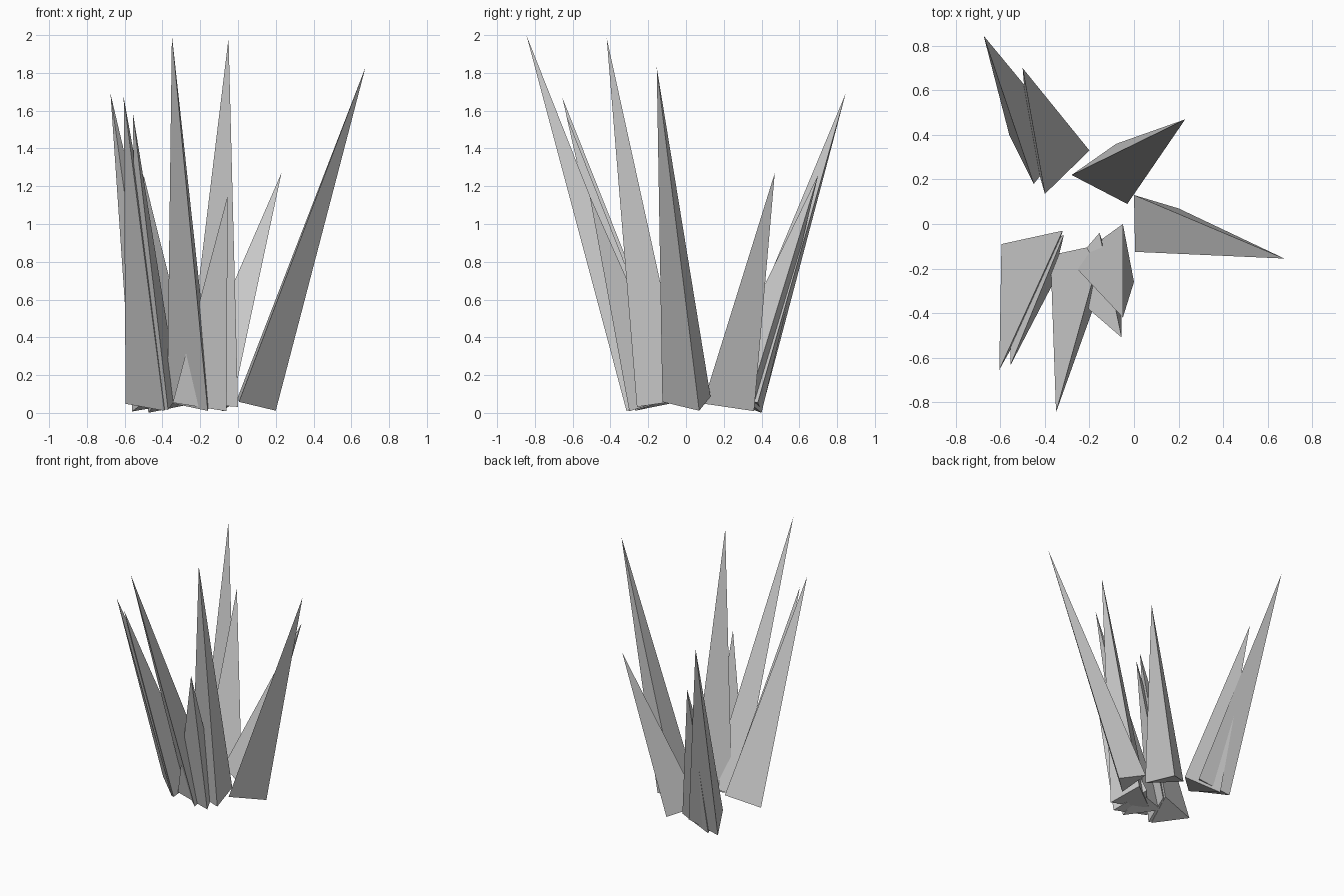
import bpy, bmesh
from mathutils import Vector

if "Cube" in bpy.data.objects:
    bpy.data.objects.remove(bpy.data.objects["Cube"])

BASE_Z = 0.052  # height of every blade's root centre


def blade(name, tip, roots):
    """Three-sided spike whose root triangle is square to its leaning axis."""
    tip = Vector(tip)
    cx = sum(r[0] for r in roots) / 3
    cy = sum(r[1] for r in roots) / 3
    axis = tip - Vector((cx, cy, BASE_Z))
    bm = bmesh.new()
    base = []
    for x, y in roots:
        z = BASE_Z - (axis.x * (x - cx) + axis.y * (y - cy)) / axis.z
        base.append(bm.verts.new((x, y, max(z, 0))))
    top = bm.verts.new(tip)
    bm.faces.new(base)
    for i in range(3):
        bm.faces.new((base[i], base[(i + 1) % 3], top))
    bmesh.ops.recalc_face_normals(bm, faces=bm.faces)
    mesh = bpy.data.meshes.new(name)
    bm.to_mesh(mesh)
    bm.free()
    bpy.context.collection.objects.link(bpy.data.objects.new(name, mesh))


# Grass blades: tip, then the plan position of the three root corners
blades = {
    "front_tall_blade": ((-.35, -.845, 2.0), [(-.375, -.14), (-.14, -.09), (-.16, -.315)]),
    "centre_tall_blade": ((-.05, -.42, 1.985), [(-.05, 0), (0, -.26), (-.285, -.17)]),
    "right_blade": ((.675, -.155, 1.83), [(.2, .07), (.005, -.125), (0, .13)]),
    "back_left_tall_blade": ((-.675, .845, 1.69), [(-.56, .4), (-.45, .18), (-.29, .38)]),
    "front_left_blade": ((-.605, -.655, 1.67), [(-.595, -.09), (-.32, -.03), (-.39, -.27)]),
    "front_left_inner_blade": ((-.555, -.635, 1.58), [(-.315, -.05), (-.55, -.13), (-.37, -.28)]),
    "back_left_short_blade": ((-.5, .7, 1.26), [(-.2, .33), (-.4, .135), (-.475, .4)]),
    "back_right_blade": ((.23, .47, 1.27), [(-.28, .22), (-.03, .09), (-.08, .36)]),
    "front_short_blade": ((-.055, -.51, 1.15), [(-.345, -.26), (-.155, -.04), (-.06, -.3)]),
}
for name, (tip, roots) in blades.items():
    blade(name, tip, roots)
